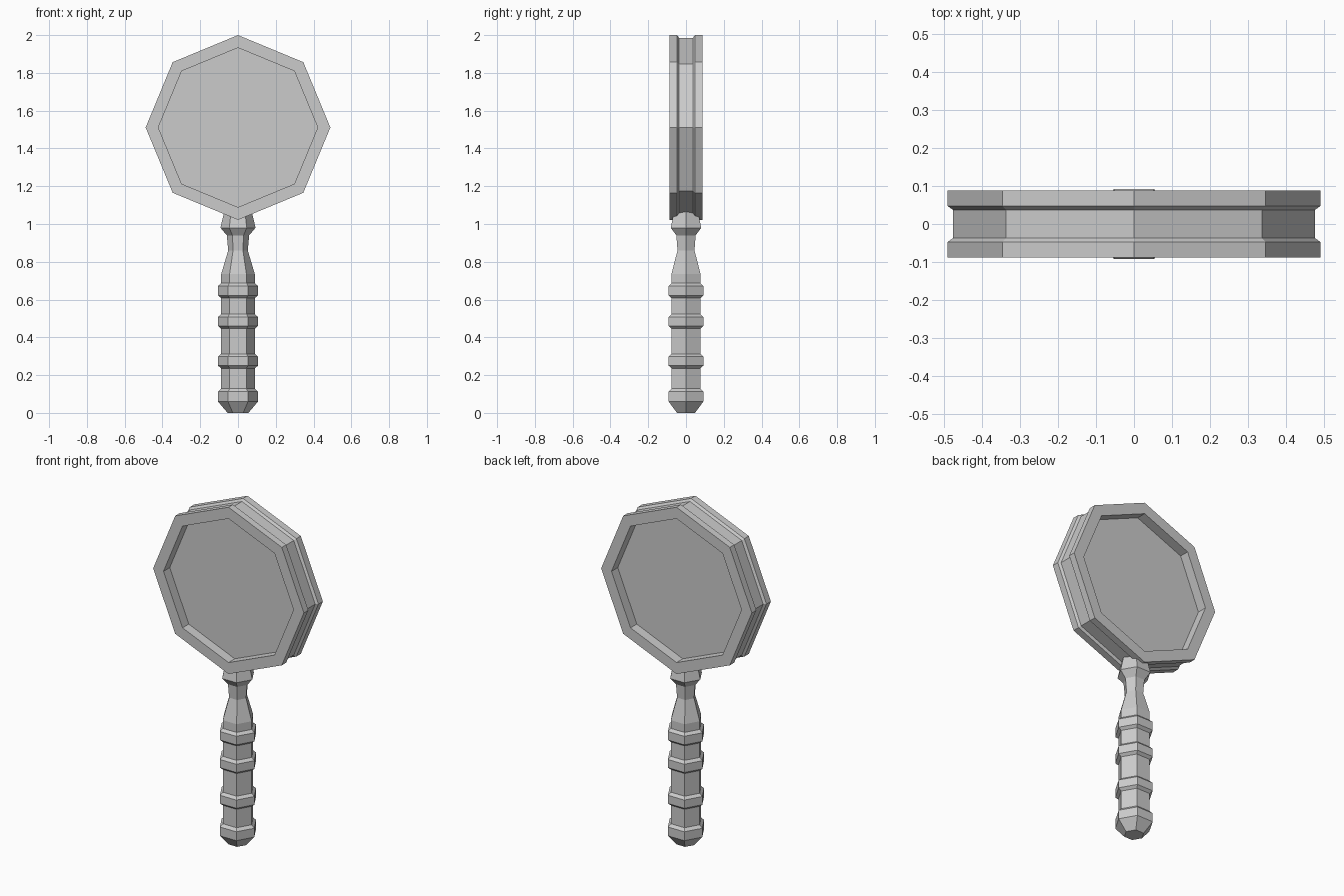
import bpy, bmesh
from math import cos, sin, tau, pi
from mathutils import Matrix

if "Cube" in bpy.data.objects:
    bpy.data.objects.remove(bpy.data.objects["Cube"])


def lathe(name, profile, sides, matrix=None):
    """Revolve (radius, height) points into a capped, flat-faced solid."""
    bm = bmesh.new()
    rings = [[bm.verts.new((r * cos(tau * i / sides), r * sin(tau * i / sides), h))
              for i in range(sides)] for r, h in profile]
    for a, b in zip(rings, rings[1:]):
        for i in range(sides):
            j = (i + 1) % sides
            bm.faces.new((a[i], a[j], b[j], b[i]))
    bm.faces.new(rings[0][::-1])
    bm.faces.new(rings[-1])
    bmesh.ops.recalc_face_normals(bm, faces=bm.faces)
    if matrix:
        bm.transform(matrix)
    mesh = bpy.data.meshes.new(name)
    bm.to_mesh(mesh)
    bm.free()
    obj = bpy.data.objects.new(name, mesh)
    bpy.context.collection.objects.link(obj)
    return obj


# Handle: hexagonal grip with raised rings, narrow neck and collar
GRIP, RING = 0.089, 0.106
profile = [(0.055, 0), (RING, 0.06), (RING, 0.112), (GRIP, 0.128)]
for low, high in ((0.25, 0.298), (0.46, 0.508), (0.622, 0.672)):
    profile += [(GRIP, low - 0.014), (RING, low), (RING, high), (GRIP, high + 0.015)]
profile += [(GRIP, 0.735), (0.052, 0.86), (0.059, 0.94),
            (0.093, 0.98), (0.074, 1.06), (0.06, 1.08)]
lathe("handle", profile, 6)

# Lens head: octagonal rim with outer groove; the end caps are the recessed glass
half = [(0.422, 0.03), (0.422, 0.088), (0.489, 0.088), (0.489, 0.047), (0.475, 0.037)]
rim = [(r, -h) for r, h in half] + half[::-1]
lathe("lens_head", rim, 8,
      Matrix.Translation((0, 0, 1.511)) @ Matrix.Rotation(pi / 2, 4, 'X'))
